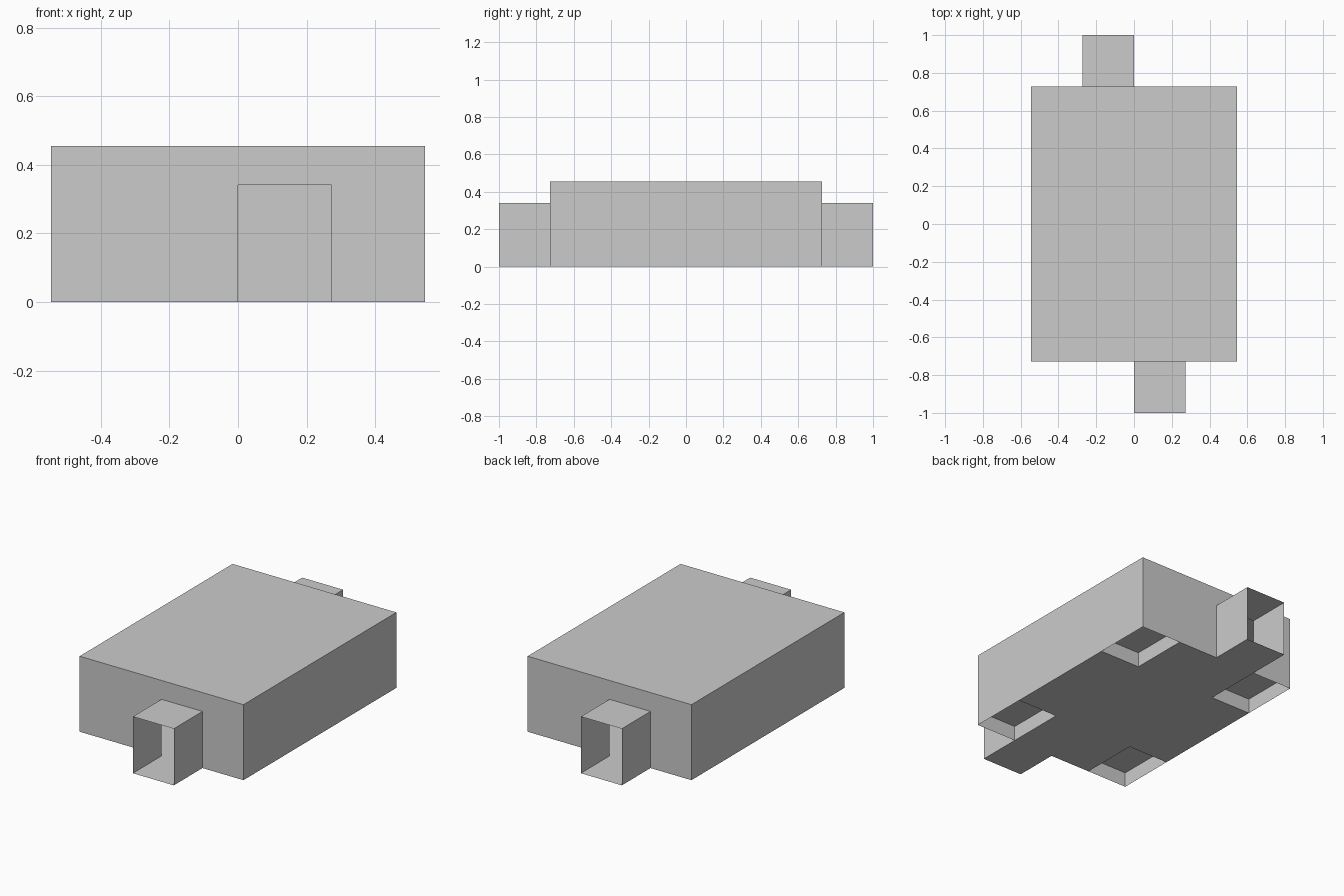
import bpy, bmesh
from mathutils import Matrix, Vector

if "Cube" in bpy.data.objects:
    bpy.data.objects.remove(bpy.data.objects["Cube"])

U = 1 / 11                       # module: the model is 22 modules long
W, L, H = 6 * U, 8 * U, 5 * U    # half width, half length, height
TW, TH = 3 * U, 3.75 * U         # tunnel width (and length), tunnel height
RX, RY, RZ = 3 * U, 4 * U, U     # corner recess size


def finish(name, bm):
    me = bpy.data.meshes.new(name)
    bm.to_mesh(me)
    bm.free()
    ob = bpy.data.objects.new(name, me)
    bpy.context.collection.objects.link(ob)
    return ob


def shell(name, lo, hi, open_sides, flip=False, turn=False):
    """Thin box between two corners, without the sides facing open_sides."""
    lo, hi = Vector(lo), Vector(hi)
    bm = bmesh.new()
    bmesh.ops.create_cube(bm, size=1)
    bm.normal_update()
    gone = [f for f in bm.faces
            if any(f.normal.dot(Vector(d)) > 0.9 for d in open_sides)]
    bmesh.ops.delete(bm, geom=gone, context='FACES')
    bm.transform(Matrix.Translation((lo + hi) / 2) @ Matrix.Diagonal((*(hi - lo), 1)))
    if turn:
        bm.transform(Matrix.Rotation(3.14159265, 4, 'Z'))
    if flip:
        bmesh.ops.reverse_faces(bm, faces=bm.faces)
    return finish(name, bm)


def sheet(name, pts, turn=False):
    """Flat single face from an outline."""
    bm = bmesh.new()
    bm.faces.new([bm.verts.new(p) for p in pts])
    if turn:
        bm.transform(Matrix.Rotation(3.14159265, 4, 'Z'))
    return finish(name, bm)


X, Y, Z = (1, 0, 0), (0, 1, 0), (0, 0, 1)
NX, NY, NZ = (-1, 0, 0), (0, -1, 0), (0, 0, -1)

# Roof and long side walls
shell("roof_and_sides", (-W, -L, 0), (W, L, H), [Y, NY, NZ])

# Floor: cross outline leaving the four corners free
a, b = W - RX, L - RY
floor = [(-a, -L), (-a, -b), (-W, -b), (-W, b), (-a, b), (-a, L),
         (a, L), (a, b), (W, b), (W, -b), (a, -b), (a, -L)]
sheet("floor", [(x, y, 0) for x, y in floor])

# Raised corner recesses, open underneath and closed by the outer walls
for sx in (-1, 1):
    for sy in (-1, 1):
        xs, ys = sorted((sx * a, sx * W)), sorted((sy * b, sy * L))
        shell("corner_recess", (xs[0], ys[0], 0), (xs[1], ys[1], RZ),
              [NZ, (sx, 0, 0), (0, sy, 0)], flip=True)

# End walls with a doorway, and the open entrance tunnels
wall = [(-W, 0), (0, 0), (0, TH), (TW, TH), (TW, 0), (W, 0), (W, H), (-W, H)]
for end, turn in (("front", False), ("back", True)):
    sheet(end + "_wall", [(x, -L, z) for x, z in wall], turn)
    shell(end + "_tunnel", (0, -L - TW, 0), (TW, -L, TH), [Y, NY], turn=turn)
